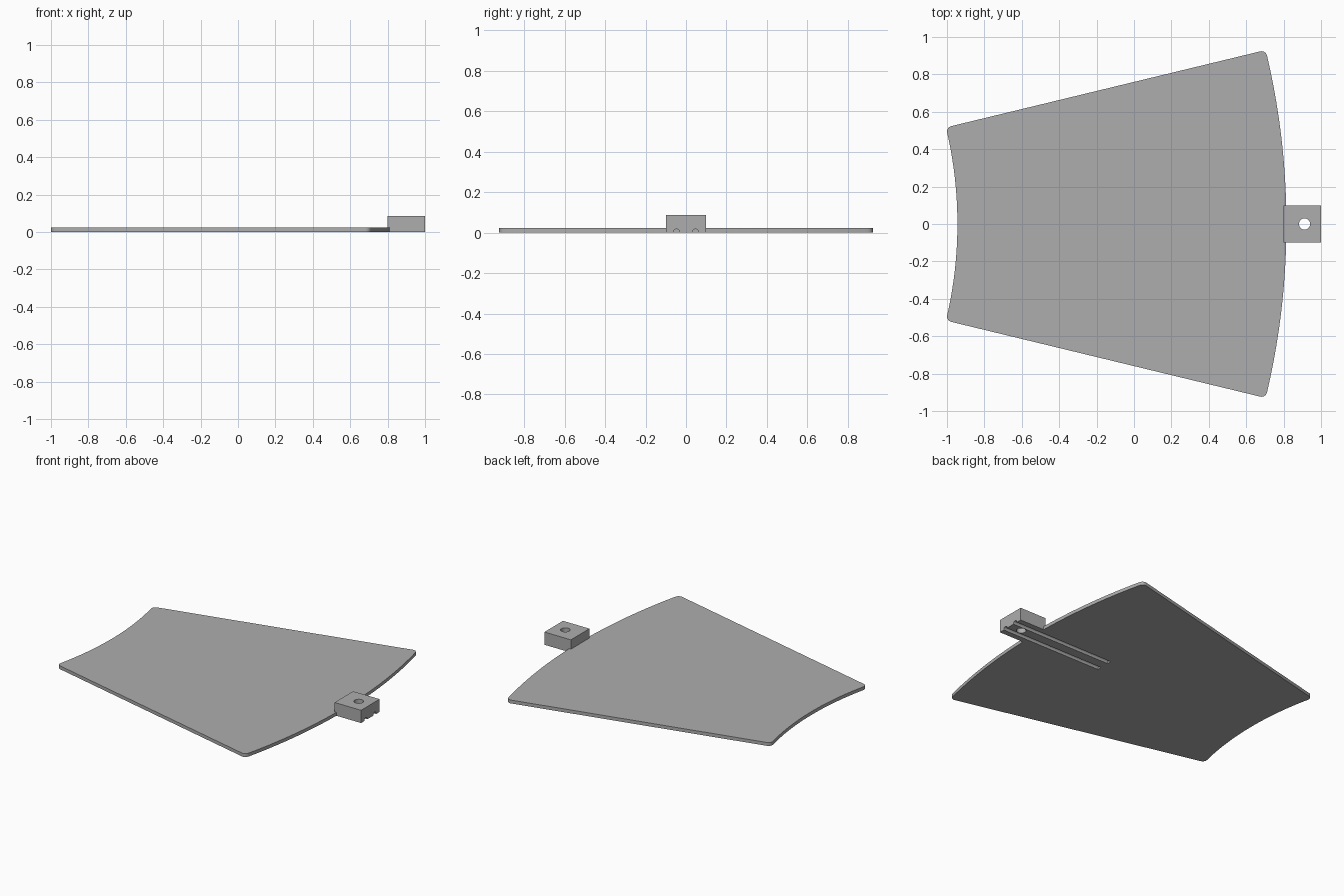
import bpy
import bmesh
from math import sin, cos, pi, radians

cube = bpy.data.objects.get("Cube")
if cube:
    bpy.data.objects.remove(cube, do_unlink=True)

grey = bpy.data.materials.new("plain grey")
grey.use_nodes = True
colour = (0.42, 0.42, 0.42, 1)
grey.diffuse_color = colour
grey.node_tree.nodes["Principled BSDF"].inputs["Base Color"].default_value = colour

THICK = 0.023
BLOCK_X, BLOCK_HALF, BLOCK_TOP = 0.8, 0.1, 0.087


def prism(name, points, offset, round_corners=(), radius=0.03):
    """Extrude a closed outline by an offset, rounding chosen corners."""
    bm = bmesh.new()
    base = [bm.verts.new(p) for p in points]
    top = [bm.verts.new([a + b for a, b in zip(p, offset)]) for p in points]
    n = len(points)
    bm.faces.new(base)
    bm.faces.new(top)
    for i in range(n):
        j = (i + 1) % n
        bm.faces.new((base[i], base[j], top[j], top[i]))
    corners = [bm.edges.get((base[i], top[i])) for i in round_corners]
    if corners:
        bmesh.ops.bevel(bm, geom=corners, offset=radius, segments=6,
                        profile=0.5, affect='EDGES')
    bmesh.ops.recalc_face_normals(bm, faces=bm.faces)
    mesh = bpy.data.meshes.new(name)
    bm.to_mesh(mesh)
    bm.free()
    mesh.materials.append(grey)
    obj = bpy.data.objects.new(name, mesh)
    bpy.context.collection.objects.link(obj)
    return obj


def box(name, x0, x1, half, z0, z1):
    outline = [(x0, -half, z0), (x1, -half, z0), (x1, half, z0), (x0, half, z0)]
    return prism(name, outline, (0, 0, z1 - z0))


def cut(obj, cutters):
    for c in cutters:
        mod = obj.modifiers.new("cut", 'BOOLEAN')
        mod.operation = 'DIFFERENCE'
        mod.solver = 'EXACT'
        mod.object = c
        bpy.context.view_layer.objects.active = obj
        bpy.ops.object.modifier_apply(modifier=mod.name)


def arc(radius, start, end, steps):
    return [(-3.14 + radius * cos(start + (end - start) * i / steps),
             radius * sin(start + (end - start) * i / steps), 0)
            for i in range(steps + 1)]


# Ring-sector plate with rounded corners
half_angle = radians(13.6)
outer = arc(3.955, -half_angle, half_angle, 40)
inner = arc(2.196, half_angle, -half_angle, 24)
last = len(outer) + len(inner) - 1
plate = prism("sector_plate", outer + inner, (0, 0, THICK),
              (0, len(outer) - 1, len(outer), last))

# Mounting block on the outer rim
block = box("mounting_block", BLOCK_X, 1.0, BLOCK_HALF, 0, BLOCK_TOP)

# Cutters: block seat, round hole and two arched grooves underneath
seat = box("seat_cutter", BLOCK_X, 1.1, BLOCK_HALF, -0.2, 0.2)
ring = [(0.912 + 0.03 * cos(2 * pi * i / 32), 0.03 * sin(2 * pi * i / 32), -0.1)
        for i in range(32)]
hole = prism("hole_cutter", ring, (0, 0, 0.3))
grooves = []
for side in (-1, 1):
    y, w = side * 0.047, 0.015
    profile = [(0.24, y - w, -0.05), (0.24, y + w, -0.05)]
    profile += [(0.24, y + w * cos(pi * i / 8), 0.006 + 0.012 * sin(pi * i / 8))
                for i in range(9)]
    grooves.append(prism("groove_cutter", profile, (0.9, 0, 0)))

cut(plate, [seat] + grooves)
cut(block, [hole] + grooves)
for c in [seat, hole] + grooves:
    bpy.data.objects.remove(c, do_unlink=True)

# Smooth curved walls, crisp edges
bpy.ops.object.select_all(action='DESELECT')
for obj in (plate, block):
    obj.select_set(True)
    bpy.context.view_layer.objects.active = obj
bpy.ops.object.shade_smooth_by_angle(angle=radians(30))
